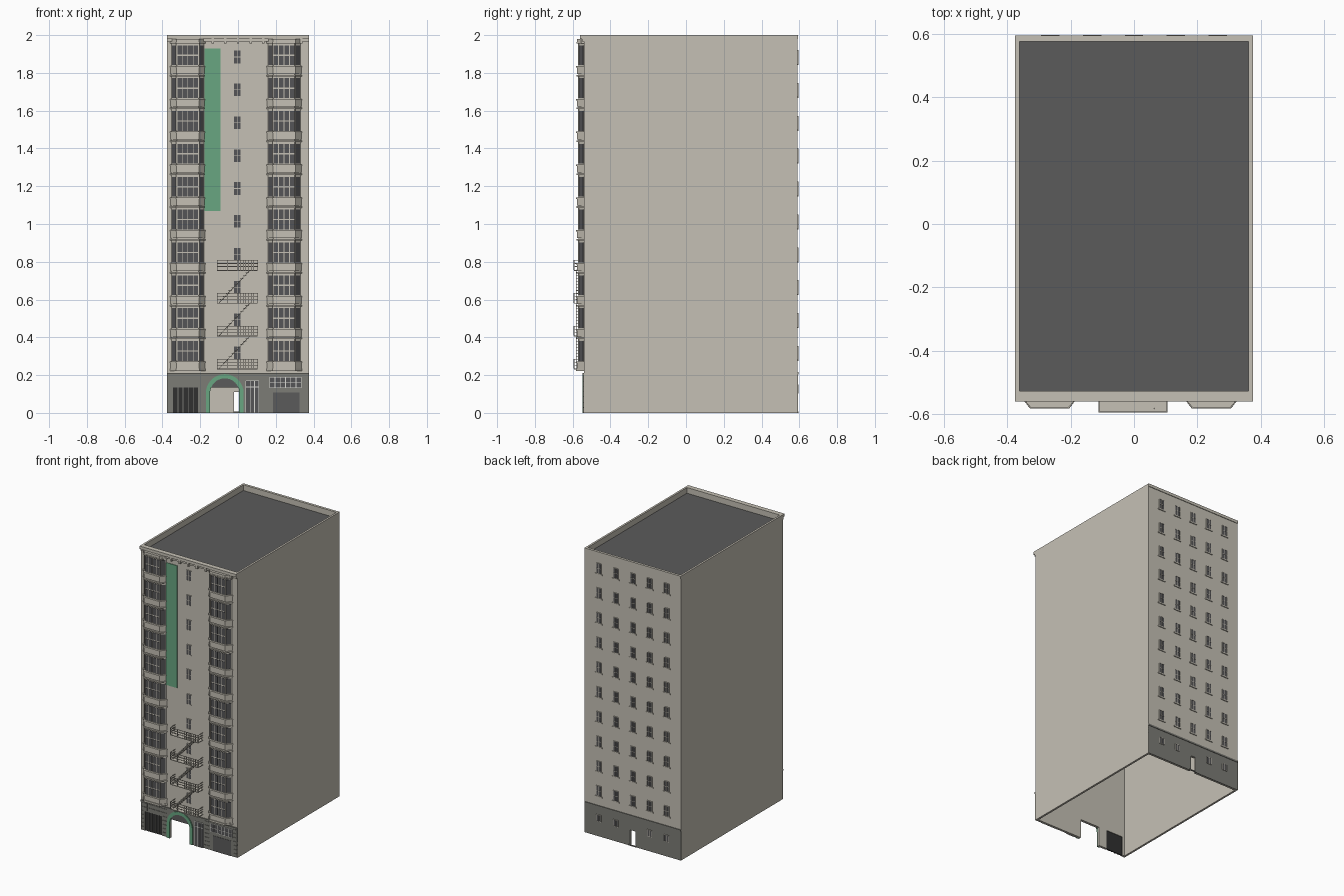
import bpy, bmesh, math
from mathutils import Matrix, Vector

if "Cube" in bpy.data.objects:
    bpy.data.objects.remove(bpy.data.objects["Cube"])


def material(name, *rgb):
    mat = bpy.data.materials.new(name)
    mat.use_nodes = True
    mat.diffuse_color = (*rgb, 1)
    mat.node_tree.nodes["Principled BSDF"].inputs["Base Color"].default_value = (*rgb, 1)
    return mat


stone = material("warm_stone", .56, .53, .46)
grey = material("base_grey", .2, .2, .18)
tar = material("roof_dark", .105, .105, .105)
glass = material("window_dark", .09, .09, .095)
black = material("gate_black", .03, .03, .03)
green = material("green", .14, .38, .22)
white = material("white_trim", .7, .7, .66)


class Part:
    """Collects boxes and prisms into one named object."""

    def __init__(self, name, mat):
        self.name, self.mat, self.bm = name, mat, bmesh.new()

    def box(self, x0, x1, y0, y1, z0, z1):
        size = Matrix.Diagonal((x1 - x0, y1 - y0, z1 - z0, 1))
        mid = Matrix.Translation(((x0 + x1) / 2, (y0 + y1) / 2, (z0 + z1) / 2))
        bmesh.ops.create_cube(self.bm, size=1, matrix=mid @ size)

    def prism(self, points, sweep):
        face = self.bm.faces.new([self.bm.verts.new(p) for p in points])
        out = bmesh.ops.extrude_face_region(self.bm, geom=[face], use_keep_orig=True)
        moved = [v for v in out["geom"] if isinstance(v, bmesh.types.BMVert)]
        bmesh.ops.translate(self.bm, verts=moved, vec=sweep)

    def bar(self, a, b, width):
        a, b = Vector(a), Vector(b)
        turn = (b - a).to_track_quat("Z", "Y").to_matrix().to_4x4()
        size = Matrix.Diagonal((width, width, (b - a).length, 1))
        bmesh.ops.create_cube(self.bm, size=1, matrix=Matrix.Translation((a + b) / 2) @ turn @ size)

    def finish(self):
        bmesh.ops.recalc_face_normals(self.bm, faces=self.bm.faces)
        mesh = bpy.data.meshes.new(self.name)
        self.bm.to_mesh(mesh)
        self.bm.free()
        mesh.materials.append(self.mat)
        bpy.context.collection.objects.link(bpy.data.objects.new(self.name, mesh))


SIDE, FRONT, BACK, TOP = .375, -.54, .59, 2
BASE, THICK, STOREY, FLOORS = .21, .014, .174, 10
GATE, ARCH = (-.345, -.21, .135), (-.148, .005, .135)
BACK_DOOR = (-.02, .02, .11)


def pierced(part, y0, y1, height, holes):
    left = -SIDE
    for x0, x1, top in holes:
        part.box(left, x0, y0, y1, 0, height)
        part.box(x0, x1, y0, y1, top, height)
        left = x1
    part.box(left, SIDE, y0, y1, 0, height)


# Hollow shell, open at the bottom
shell = Part("walls", stone)
for s in (-1, 1):
    edge, inner = s * SIDE, s * (SIDE - THICK)
    shell.box(min(edge, inner), max(edge, inner), FRONT, BACK, 0, TOP)
pierced(shell, FRONT, FRONT + THICK, TOP, [GATE, ARCH])
pierced(shell, BACK - THICK, BACK, TOP, [BACK_DOOR])
shell.finish()
roof = Part("roof", tar)
roof.box(-SIDE + THICK, SIDE - THICK, FRONT + THICK, BACK - THICK, 1.95, 1.96)
roof.finish()

# Cornices with small brackets
cornice = Part("cornice", stone)
cornice.box(-SIDE, SIDE, FRONT - .02, FRONT + THICK, 1.98, TOP)
cornice.box(-SIDE, SIDE, FRONT - .01, FRONT, 1.965, 1.98)
cornice.box(-SIDE, SIDE, BACK, BACK + .004, 1.98, TOP)
for i in range(11):
    x = (i - 5) * .067
    cornice.box(x - .006, x + .006, FRONT - .017, FRONT, 1.955, 1.98)
cornice.finish()

# Grey ground storey, front and back, with ledges
base = Part("ground_storey", grey)
pierced(base, FRONT - .002, FRONT + .002, BASE, [GATE, ARCH])
pierced(base, BACK - .002, BACK + .002, BASE, [BACK_DOOR])
base.box(-SIDE, SIDE, FRONT - .008, FRONT, BASE - .012, BASE)
base.box(-SIDE, SIDE, BACK, BACK + .005, BASE - .006, BASE + .006)
base.box(-.03, .03, BACK, BACK + .005, 0, .008)
base.finish()

# Rusticated blocks around the front openings
blocks = Part("stone_blocks", grey)
OPENINGS = [(-.35, -.205, 0, .14), (-.175, .035, 0, BASE), (.036, .115, 0, .175), (.16, .34, 0, .195)]
ROWS = 7
for row in range(ROWS):
    z0, z1 = row * .028 + .002, row * .028 + .027
    left = -SIDE
    for x0, x1, low, high in OPENINGS + [(SIDE, SIDE, 0, 1)]:
        if high < z0 or x0 - left < .004:
            left = max(left, x1) if high >= z0 else left
            continue
        count = max(1, round((x0 - left) / .05))
        step = (x0 - left) / count
        for i in range(count):
            start = left + i * step
            blocks.box(start + .001, start + step - .001, FRONT - .005, FRONT, z0, z1)
        left = x1
blocks.finish()

# Arched entrance: green surround and dark tympanum
arch_x, spring, SEGMENTS = -.07, .105, 16
surround = Part("arch_surround", green)


def arc(radius, k):
    a = math.pi * k / SEGMENTS
    return (arch_x - radius * math.cos(a), FRONT - .009, spring + radius * math.sin(a))


outer, inner = .1, .078
for k in range(SEGMENTS):
    surround.prism([arc(outer, k), arc(outer, k + 1), arc(inner, k + 1), arc(inner, k)], (0, .009, 0))
for s in (-1, 1):
    a, b = sorted((arch_x + s * outer, arch_x + s * inner))
    surround.box(a, b, FRONT - .009, FRONT, 0, spring)
surround.finish()
tympanum = Part("arch_tympanum", tar)
points = [arc(inner, k) for k in range(SEGMENTS + 1)]
tympanum.prism([(x, FRONT - .004, z) for x, y, z in points if z > .134], (0, .004, 0))
tympanum.finish()


def glazed(panes, trim, x0, x1, z0, z1, columns, rows, y, bar=.003):
    """Dark plate with a grid of bars standing outward from the wall."""
    out = math.copysign(.003, y)
    panes.box(x0, x1, *sorted((y, y + out)), z0, z1)
    depth = sorted((y, y + out * 1.5))
    for i in range(columns + 1):
        x = x0 + (x1 - x0) * i / columns
        trim.box(x - bar / 2, x + bar / 2, *depth, z0, z1)
    for j in range(rows + 1):
        z = z0 + (z1 - z0) * j / rows
        trim.box(x0, x1, *depth, z - bar / 2, z + bar / 2)


# Gate, shop door, shop window and shutter
gate = Part("gate", black)
gate.box(GATE[0], GATE[1], FRONT + .002, FRONT + .01, 0, GATE[2])
gate.finish()
gate_bars = Part("gate_bars", grey)
for i in range(6):
    x = GATE[0] + (GATE[1] - GATE[0]) * i / 5
    gate_bars.box(x - .002, x + .002, FRONT - .003, FRONT + .002, 0, GATE[2])
gate_bars.finish()
shop_glass, shop_trim = Part("shop_glass", glass), Part("shop_frames", white)
glazed(shop_glass, shop_trim, .042, .11, 0, .17, 3, 1, FRONT - .002)
shop_trim.box(.042, .11, FRONT - .006, FRONT, .135, .139)
glazed(shop_glass, shop_trim, .168, .335, .132, .188, 6, 2, FRONT - .002)
shop_glass.finish()
shop_trim.finish()
shutter = Part("shutter", tar)
shutter.box(.185, .325, FRONT - .004, FRONT, 0, .107)
shutter.finish()

# Plain sash windows: one front column, five back columns, small ones below
sash, frames = Part("sash_glass", glass), Part("sash_frames", stone)
COLUMNS = [(-.003, FRONT)] + [(i * .132, BACK) for i in range(-2, 3)]
for floor in range(FLOORS):
    z = .318 + floor * STOREY
    for x, y in COLUMNS:
        glazed(sash, frames, x - .019, x + .019, z - .035, z + .035, 2, 2, y)
        if y == BACK:
            frames.box(x - .029, x + .029, y, y + .006, z - .043, z - .036)
for x, y in COLUMNS[1:]:
    if x:
        glazed(sash, frames, x - .018, x + .018, .105, .15, 2, 1, y + .001)
sash.finish()
frames.finish()

# Bay windows
bays, bay_glass = Part("bay_windows", stone), Part("bay_glass", glass)


def bay_ring(cx, grow, z0, z1):
    wide, narrow, y = .086 + grow * .6, .056 + grow * .4, FRONT - .028 - grow
    bays.prism([(cx - wide, FRONT, z0), (cx - narrow, y, z0), (cx + narrow, y, z0),
                (cx + wide, FRONT, z0)], (0, 0, z1 - z0))


for cx in (-.266, .244):
    bay_ring(cx, 0, .23, 1.98)
    bay_ring(cx, .014, .222, .235)
    bay_ring(cx, .01, 1.955, 1.98)
    for floor in range(FLOORS):
        low = .275 + floor * STOREY
        high = low + .105
        y = FRONT - .028
        # spandrel panel between projecting ledges
        bay_ring(cx, .009, low - .046, low - .01)
        bay_ring(cx, .014, low - .012, low - .004)
        bay_ring(cx, .013, high + .01, high + .018)
        # four front lights in two rows
        for i in range(4):
            x = cx + (i - 1.5) * .029
            for z0, z1 in ((low, low + .049), (low + .056, high)):
                bay_glass.box(x - .012, x + .012, y - .002, y, z0, z1)
        # angled side lights and corner shafts
        for s in (-1, 1):
            a, b = Vector((cx + s * .057, y, low)), Vector((cx + s * .084, FRONT, low))
            off = Vector((s * .002, -.002, 0))
            p, q = a.lerp(b, .1) + off, a.lerp(b, .9) + off
            up = Vector((0, 0, .105))
            bay_glass.prism([p, q, q + up, p + up], -off)
            bays.bar((cx + s * .059, y - .002, low), (cx + s * .059, y - .002, high + .012), .005)
bays.finish()
bay_glass.finish()

# Hanging banner
banner = Part("banner", green)
banner.box(-.178, -.093, FRONT - .005, FRONT - .001, 1.07, 1.93)
banner.finish()

# Fire escape: four landings with railings, three flights
escape = Part("fire_escape", stone)
left, right, rim, thin = -.11, .104, FRONT - .053, .003
for level in range(4):
    z = .235 + level * STOREY
    escape.box(left, right, rim, FRONT, z - .005, z)
    for h in (.018, .034, .05):
        escape.bar((left, rim, z + h), (right, rim, z + h), thin)
        for x in (left, right):
            escape.bar((x, rim, z + h), (x, FRONT, z + h), thin)
    for x in [left, -.055, right] + [i * .014 for i in range(7)]:
        escape.bar((x, rim, z), (x, rim, z + .05), thin)
    if level < 3:
        for i in range(1, 11):
            x, step = -.1 + i * .015, z + STOREY * i / 11
            escape.box(x - .009, x + .009, FRONT - .042, FRONT - .012, step, step + .003)
        for y in (FRONT - .042, FRONT - .012):
            escape.bar((-.1, y, z), (.065, y, z + STOREY), thin)
escape.finish()
